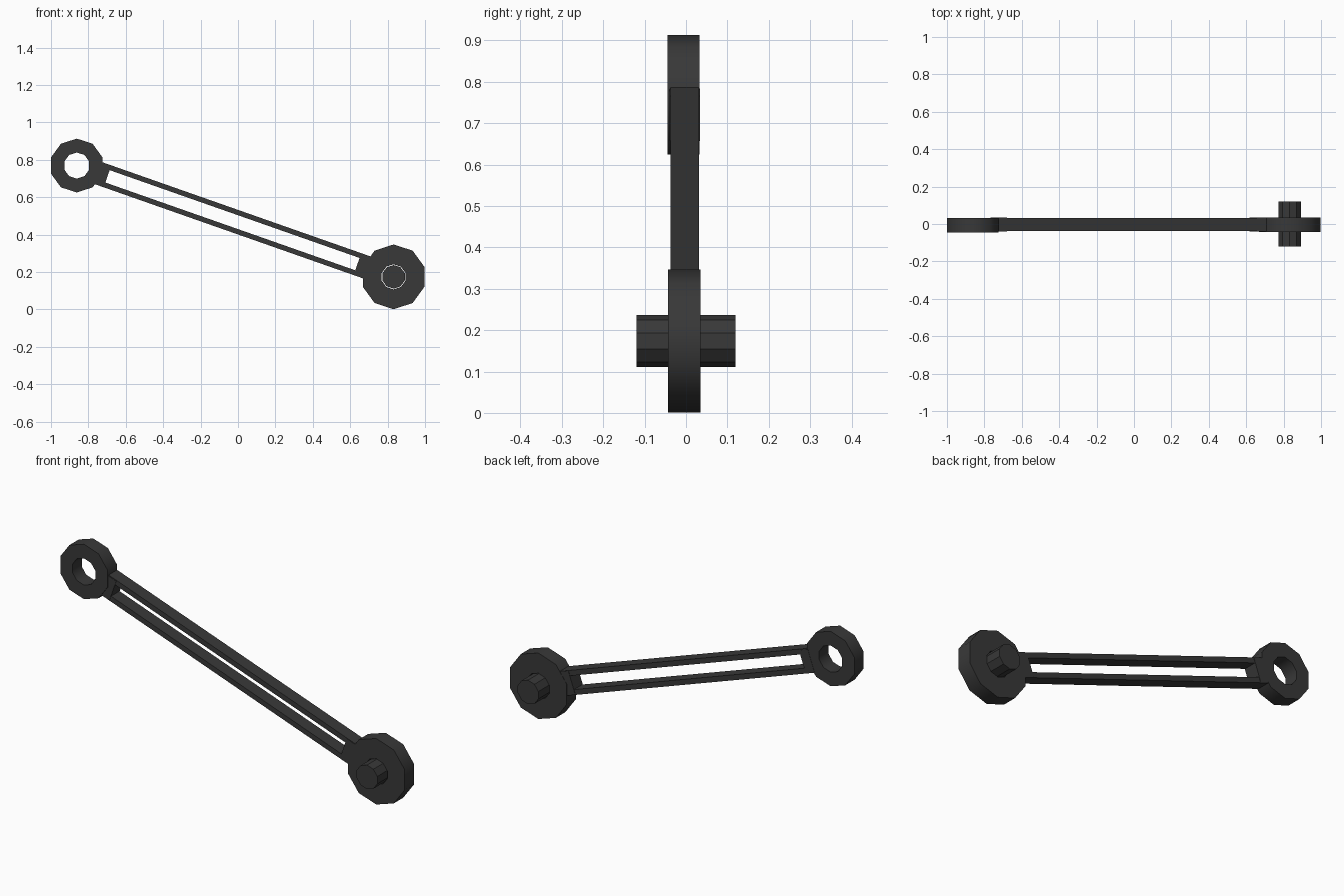
import bpy, bmesh, math
from mathutils import Vector, Matrix

if "Cube" in bpy.data.objects:
    bpy.data.objects.remove(bpy.data.objects["Cube"])

mat = bpy.data.materials.new("dark grey")
mat.diffuse_color = (0.04, 0.04, 0.04, 1)
mat.use_nodes = True
mat.node_tree.nodes["Principled BSDF"].inputs["Base Color"].default_value = mat.diffuse_color

RING = Vector((-0.862, -0.006, 0.769))   # small eye end
DISC = Vector((0.832, -0.004, 0.174))    # large pinned end
SIDES = 10
axis = DISC - RING
length = axis.length
pitch = math.atan2(-axis.z, axis.x)
ALONG = Matrix.Translation(RING) @ Matrix.Rotation(pitch, 4, 'Y')


def make(name, bm, smooth=False):
    bmesh.ops.recalc_face_normals(bm, faces=bm.faces[:])
    me = bpy.data.meshes.new(name)
    bm.to_mesh(me)
    bm.free()
    ob = bpy.data.objects.new(name, me)
    bpy.context.collection.objects.link(ob)
    me.materials.append(mat)
    if smooth:
        bpy.ops.object.select_all(action='DESELECT')
        ob.select_set(True)
        bpy.context.view_layer.objects.active = ob
        bpy.ops.object.shade_smooth_by_angle(angle=math.radians(40))
    return ob


def disc(name, c, outer, inner, half, smooth=False):
    """Ten-sided disc along y, with a through hole when inner > 0."""
    bm = bmesh.new()

    def loop(r, y):
        return [bm.verts.new((c.x + r * math.sin(i * math.tau / SIDES), c.y + y,
                              c.z + r * math.cos(i * math.tau / SIDES))) for i in range(SIDES)]
    rings = [loop(outer, -half), loop(outer, half)]
    if inner:
        rings += [loop(inner, half), loop(inner, -half)]
    else:
        for r in rings:
            bm.faces.new(r)
    n = len(rings)
    for k in range(n if inner else 1):
        a, b = rings[k], rings[(k + 1) % n]
        for i in range(SIDES):
            j = (i + 1) % SIDES
            bm.faces.new((a[i], a[j], b[j], b[i]))
    return make(name, bm, smooth)


def bar(name, x0, x1, z0, z1, half):
    """Box laid along the line between the two ends."""
    bm = bmesh.new()
    place = (ALONG @ Matrix.Translation(((x0 + x1) / 2, 0.003, (z0 + z1) / 2))
             @ Matrix.Diagonal((x1 - x0, 2 * half, z1 - z0, 1)))
    bmesh.ops.create_cube(bm, size=1, matrix=place)
    return make(name, bm)


# Round ends and the pivot pin
disc("eye_ring", RING, 0.144, 0.07, 0.039, True)
disc("pivot_disc", DISC, 0.173, 0.067, 0.039, True)
disc("pivot_pin", Vector((DISC.x, 0, DISC.z)), 0.063, 0, 0.12)

# Twin rails
for side, s in (("upper", 1), ("lower", -1)):
    lo, hi = sorted((s * 0.035, s * 0.062))
    bar(side + "_rail", 0.125, length - 0.15, lo, hi, 0.035)

# Solid blocks closing the slot at each end
bar("eye_block", 0.12, 0.174, -0.058, 0.058, 0.037)
bar("pivot_block", length - 0.205, length - 0.14, -0.06, 0.06, 0.037)
